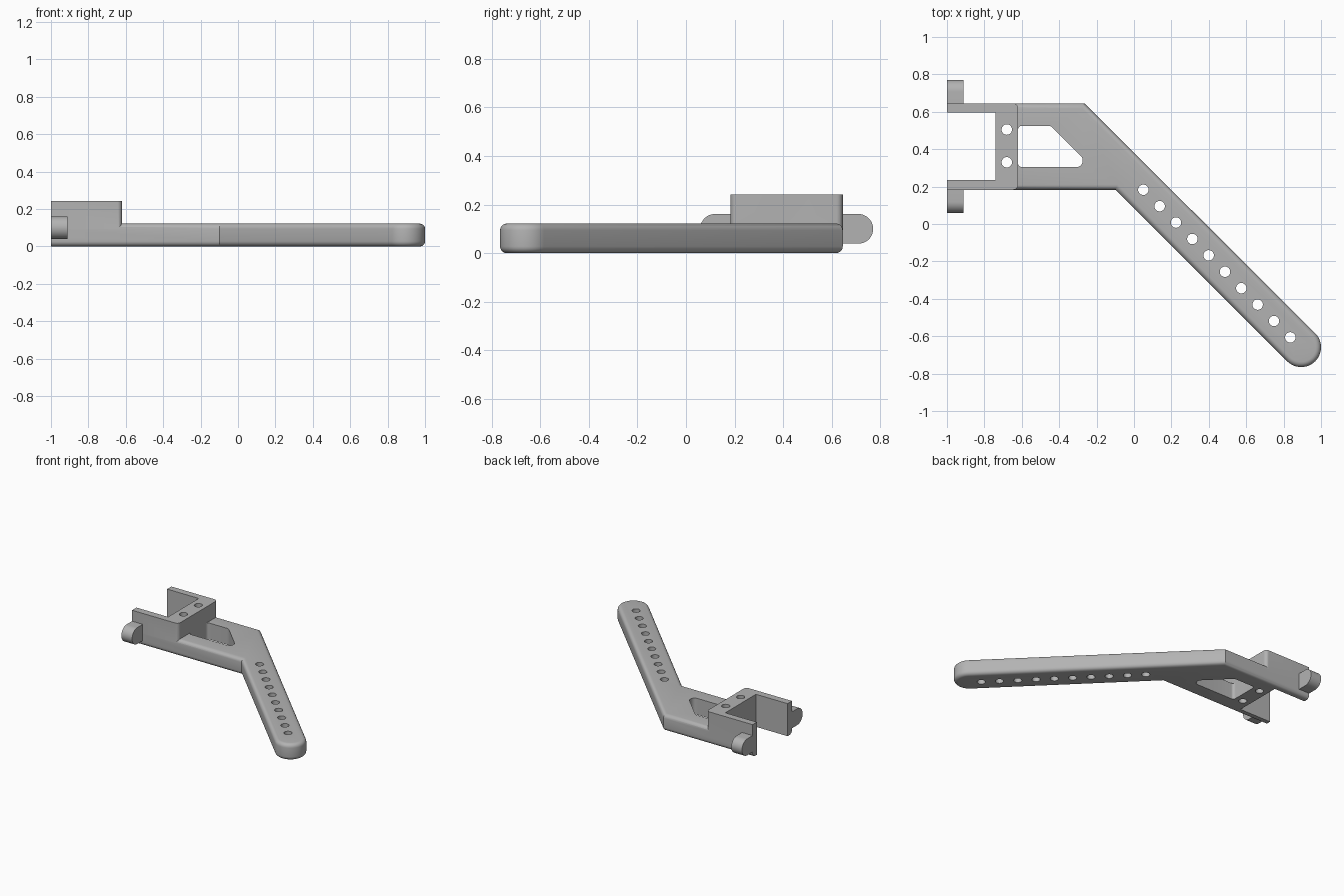
import bpy, bmesh, math
from mathutils import Vector, Matrix

if "Cube" in bpy.data.objects:
    bpy.data.objects.remove(bpy.data.objects["Cube"])

grey = bpy.data.materials.new("grey plastic")
grey.use_nodes = True
COLOUR = (0.45, 0.45, 0.45, 1)
grey.diffuse_color = COLOUR
grey.node_tree.nodes["Principled BSDF"].inputs["Base Color"].default_value = COLOUR


def rounded(corners, steps=8):
    """Outline from (x, y, radius) corners, each replaced by a tangent arc."""
    out = []
    for i, (x, y, r) in enumerate(corners):
        p = Vector((x, y))
        if r == 0:
            out.append(p)
            continue
        a = (Vector(corners[i - 1][:2]) - p).normalized()
        b = (Vector(corners[(i + 1) % len(corners)][:2]) - p).normalized()
        half = a.angle(b) / 2
        centre = p + (a + b).normalized() * r / math.sin(half)
        start = p + a * r / math.tan(half) - centre
        end = p + b * r / math.tan(half) - centre
        sweep = start.angle_signed(end)
        for k in range(steps + 1):
            out.append(centre + Matrix.Rotation(-sweep * k / steps, 2) @ start)
    return out


def prism(name, outline, low, high, axis="Z", soft=0):
    """Extrude an outline; soft rounds its rims except on the x = -1 end."""
    bm = bmesh.new()
    base = bm.faces.new([bm.verts.new((p[0], p[1], low)) for p in outline])
    top = bmesh.ops.extrude_face_region(bm, geom=[base], use_keep_orig=True)
    bmesh.ops.translate(bm, vec=(0, 0, high - low),
                        verts=[v for v in top["geom"] if isinstance(v, bmesh.types.BMVert)])
    bmesh.ops.recalc_face_normals(bm, faces=bm.faces)
    if soft:
        rims = [e for e in bm.edges
                if abs(e.verts[0].co.z - e.verts[1].co.z) < 1e-5
                and max(v.co.x for v in e.verts) > -0.99]
        bmesh.ops.bevel(bm, geom=rims, offset=soft, segments=5, profile=0.5,
                        affect="EDGES", clamp_overlap=True)
    if axis == "X":  # outline lies in the y-z plane
        for v in bm.verts:
            v.co = (v.co.z, v.co.x, v.co.y)
    bmesh.ops.recalc_face_normals(bm, faces=bm.faces)
    mesh = bpy.data.meshes.new(name)
    bm.to_mesh(mesh)
    bm.free()
    mesh.materials.append(grey)
    obj = bpy.data.objects.new(name, mesh)
    bpy.context.collection.objects.link(obj)
    return obj


def circle(x, y, r, n=32):
    return [(x + r * math.cos(2 * math.pi * k / n), y + r * math.sin(2 * math.pi * k / n))
            for k in range(n)]


def combine(target, other, operation):
    """Apply a boolean and remove the second object."""
    mod = target.modifiers.new("boolean", "BOOLEAN")
    mod.operation, mod.solver, mod.object = operation, "EXACT", other
    bpy.context.view_layer.objects.active = target
    bpy.ops.object.modifier_apply(modifier=mod.name)
    bpy.data.objects.remove(other)


FRONT, BACK = 0.183, 0.645
HOLE = 0.028

# Bent plate: straight mount section and diagonal arm with a round tip
tip, tip_r = Vector((0.894, -0.659)), 0.106
outline = [(-1, BACK), (-0.265, BACK)]
outline += [tip + Vector((math.cos(a), math.sin(a))) * tip_r
            for a in (math.radians(45 - 180 * k / 24) for k in range(25))]
outline += [(-0.1, FRONT), (-1, FRONT)]
bracket = prism("bent_bracket", outline, 0, 0.122, soft=0.028)

# Raised clevis block
block = prism("clevis_block", rounded([(-1, FRONT, 0), (-1, BACK, 0),
              (-0.62, BACK, 0.025), (-0.62, FRONT, 0.025)]), 0.05, 0.242)
combine(bracket, block, "UNION")

# Slot between the two clevis walls
slot = prism("slot_cutter", [(-1.1, 0.235), (-1.1, 0.595), (-0.74, 0.595), (-0.74, 0.235)], -0.1, 0.4)
combine(bracket, slot, "DIFFERENCE")

# Window behind the clevis
window = prism("window_cutter", rounded([(-0.62, 0.305, 0.02), (-0.62, 0.525, 0.02),
               (-0.445, 0.525, 0.03), (-0.275, 0.355, 0.03), (-0.275, 0.305, 0.03)]), -0.1, 0.4)
combine(bracket, window, "DIFFERENCE")

# Two mount holes and the row of ten arm holes
spots = [(-0.68, 0.33), (-0.68, 0.505)]
spots += [(0.05 + 0.0873 * k, 0.183 - 0.0877 * k) for k in range(10)]
for x, y in spots:
    combine(bracket, prism("hole_cutter", circle(x, y, HOLE), -0.1, 0.4), "DIFFERENCE")

# Pivot ears on the outside of each clevis wall
parts = [bracket]
for name, wall, side in (("back_pivot_ear", BACK, 1), ("front_pivot_ear", FRONT, -1)):
    y, z, r = wall + side * 0.064, 0.1, 0.061
    profile = [(wall - side * 0.01, z - r)]
    profile += [(y + side * r * math.cos(a), z + r * math.sin(a))
                for a in (math.radians(-90 + 180 * k / 20) for k in range(21))]
    profile.append((wall - side * 0.01, z + r))
    ear = prism(name, profile, -1, -0.912, axis="X")
    combine(ear, prism("pivot_cutter", circle(y, z, HOLE), -1.1, -0.8, axis="X"), "DIFFERENCE")
    parts.append(ear)

# Smooth rounded surfaces, crisp edges
for obj in parts:
    bpy.ops.object.select_all(action="DESELECT")
    obj.select_set(True)
    bpy.context.view_layer.objects.active = obj
    bpy.ops.object.shade_smooth_by_angle(angle=math.radians(30))
